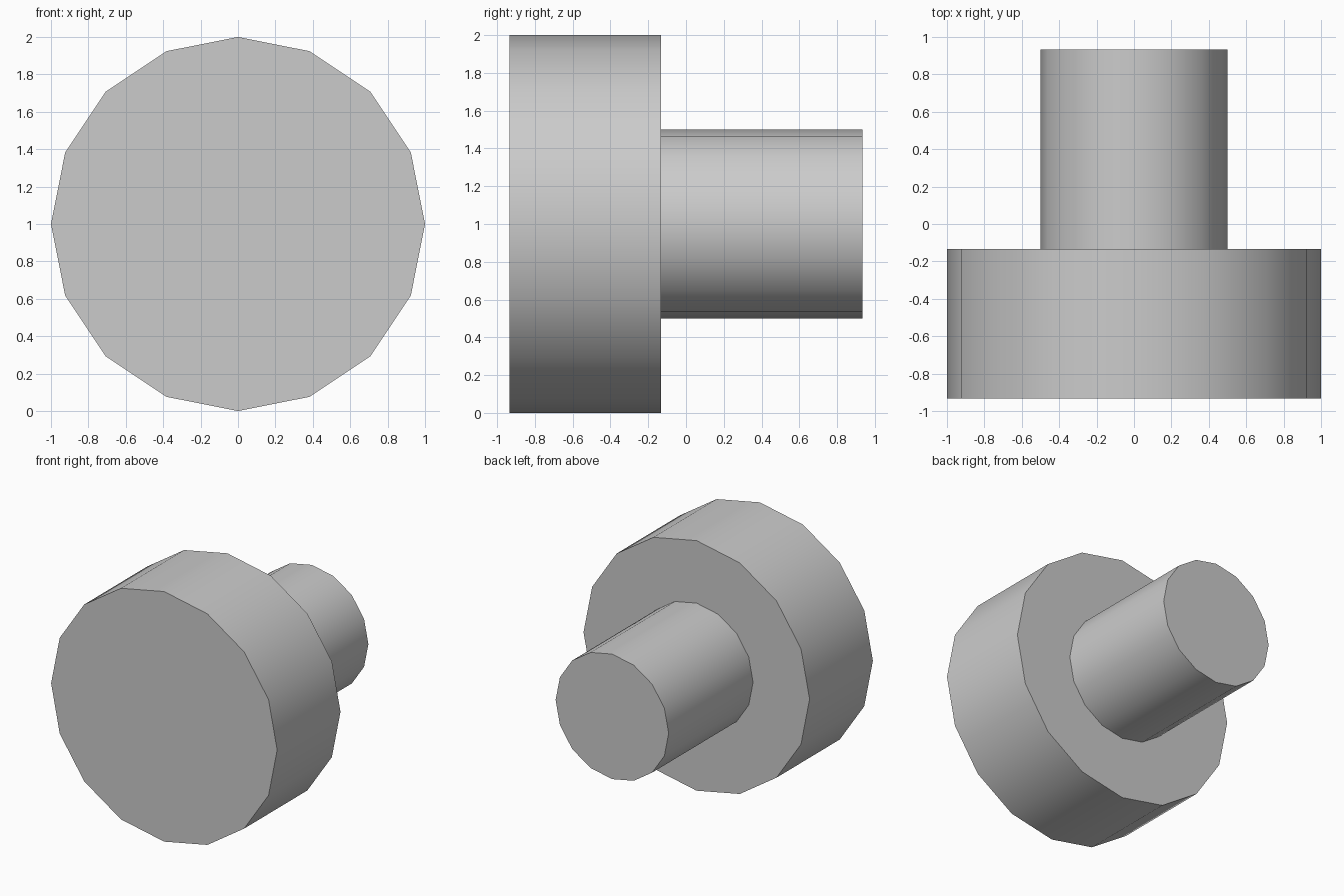
import bpy
import bmesh
from math import cos, sin, pi, radians

if "Cube" in bpy.data.objects:
    bpy.data.objects.remove(bpy.data.objects["Cube"])

SIDES = 16
# (radius, y) steps from the front face of the head to the tip of the shaft
PROFILE = [(1.0, -0.9333), (1.0, -0.1333), (0.5, -0.1333), (0.5, 0.9333)]

bm = bmesh.new()
rings = []
for r, y in PROFILE:
    angles = [2 * pi * i / SIDES for i in range(SIDES)]
    rings.append([bm.verts.new((r * cos(a), y, 1 + r * sin(a))) for a in angles])

# Head wall, shoulder and shaft wall
for a, b in zip(rings, rings[1:]):
    for i in range(SIDES):
        j = (i + 1) % SIDES
        bm.faces.new((a[i], a[j], b[j], b[i]))

# Flat end caps
bm.faces.new(rings[0])
bm.faces.new(rings[-1])
bmesh.ops.recalc_face_normals(bm, faces=bm.faces)

mesh = bpy.data.meshes.new("stepped_knob")
bm.to_mesh(mesh)
bm.free()
knob = bpy.data.objects.new("stepped_knob", mesh)
bpy.context.collection.objects.link(knob)

# Smooth round walls, sharp rims
bpy.context.view_layer.objects.active = knob
knob.select_set(True)
bpy.ops.object.shade_smooth_by_angle(angle=radians(30))
